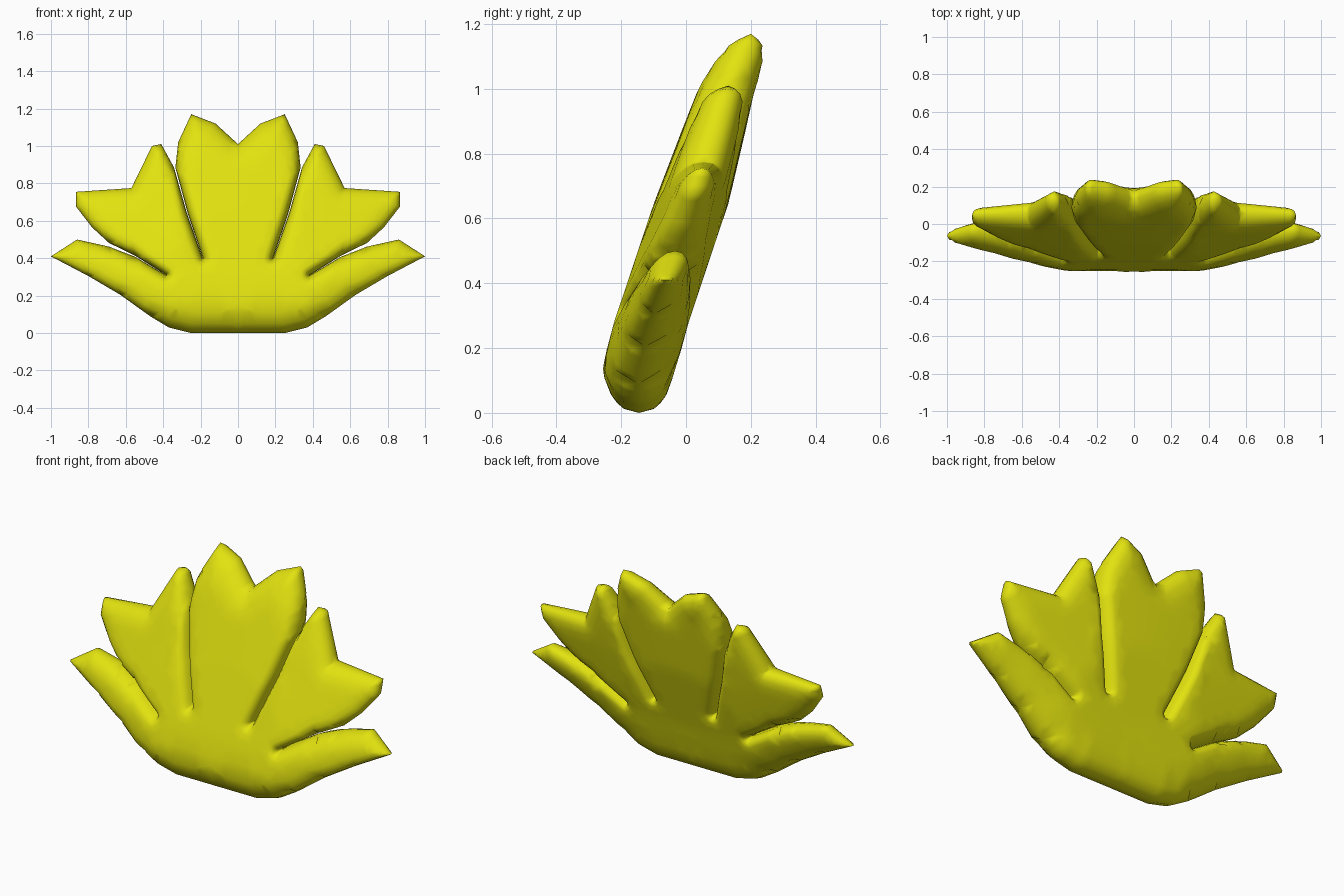
import bpy, bmesh, math
from mathutils import Vector, Matrix
from mathutils.geometry import delaunay_2d_cdt

if "Cube" in bpy.data.objects:
    bpy.data.objects.remove(bpy.data.objects["Cube"])

# Right half of the leaf cluster outline, bottom centre to top centre:
# x, z, and the width of the rounded rim along the stretch that follows
OUTLINE = [(0, 0, .2), (.25, 0, .2), (.37, .03, .18), (.47, .09, .14), (.63, .205, .11),
           (.8, .305, .09), (1, .41, .09), (.86, .5, .08), (.69, .462, .07),
           (.55, .408, .05), (.385, .31, .05),
           (.55, .413, .07), (.69, .482, .08), (.78, .565, .09), (.865, .675, .08),
           (.865, .755, .09), (.57, .775, .09), (.46, 1.0, .08), (.41, 1.01, .07),
           (.342, .885, .05), (.273, .64, .05), (.188, .4, .05),
           (.269, .64, .05), (.335, .885, .08), (.32, 1.02, .11), (.25, 1.17, .13),
           (.12, 1.12, .13), (0, 1.01, .13)]
# Backward lean of the middle surface, (z, y)
LEAN = [(0, -.145), (.13, -.147), (.28, -.107), (.65, .017), (.99, .122), (1.17, .2)]
POWER = 2.2           # roundness of the rim
SEGMENTS = [(Vector(a[:2]), Vector(b[:2]), a[2]) for a, b in zip(OUTLINE, OUTLINE[1:])]


def lean(z):
    for (z0, y0), (z1, y1) in zip(LEAN, LEAN[1:]):
        if z <= z1:
            return y0 + (y1 - y0) * (z - z0) / (z1 - z0)
    return LEAN[-1][1]


def rim_ratio(p):
    """Distance from the rim, as a share of the rim width there."""
    best = 9.0
    for a, b, w in SEGMENTS:
        t = min(1, max(0, (p - a).dot(b - a) / (b - a).length_squared))
        best = min(best, (p - a.lerp(b, t)).length / w)
    return best


def half_thickness(p, u):
    r = math.hypot(p.x, p.y - .25)
    slope = .075 if p.x < .338 and p.y > .5 else .11
    full = .115 - slope * max(0, r - .4)
    k = 1 - min(1, u)
    return full * (1 - k ** POWER) ** (1 / POWER)


# Rim points, each with its inward directions (a fan at the inner corners)
rim, inward = [], []
for s, (a, b, w) in enumerate(SEGMENTS):
    t = (b - a).normalized()
    n = Vector((-t.y, t.x))
    count = max(1, round((b - a).length / .03))
    for i in range(count):
        p = a.lerp(b, i / count)
        rim.append(p)
        if i or s == 0:
            inward.append((p, [n], w))
            continue
        a0, b0, w0 = SEGMENTS[s - 1]
        t0 = (b0 - a0).normalized()
        turn = math.atan2(t0.x * t.y - t0.y * t.x, t0.dot(t))
        n0 = Vector((-t0.y, t0.x))
        if turn < -.4:
            m = max(2, round(-turn / .4))
            dirs = [Matrix.Rotation(turn * k / m, 2) @ n0 for k in range(m + 1)]
        else:
            dirs = [(Matrix.Rotation(turn / 2, 2) @ n0) / max(.3, math.cos(turn / 2))]
        inward.append((p, dirs, min(w, w0)))
rim.append(Vector(OUTLINE[-1][:2]))
axis = [Vector((0, z)) for z in (1.0, .985)]
axis += [Vector((0, .96 - .045 * i)) for i in range(21)] + [Vector((0, .03)), Vector((0, .012))]
border = rim + axis

# Rings parallel to the rim, and a coarse grid inside
inner = []


def add_inner(p, gap):
    if p.x > .012 and all((p - q).length > gap for q in inner):
        inner.append(p)


for share in (.07, .25, .55, 1.0):
    for p, dirs, w in inward:
        for d in dirs:
            q = p + d * share * w
            if rim_ratio(q) > .88 * share:
                add_inner(q, min(.012, share * w * .3))
for i in range(1, 23):
    for j in range(1, 26):
        q = Vector((i * .045, j * .045))
        if rim_ratio(q) > .6:
            add_inner(q, .028)
verts, _, faces, *_ = delaunay_2d_cdt(border + inner, [], [list(range(len(border)))], 1, 1e-5)

# Raise the layout to a front and a back skin which share the rim
bm = bmesh.new()
front, back = {}, {}
for i in sorted({i for f in faces for i in f}):
    p = verts[i]
    u = rim_ratio(p)
    x = 0 if p.x < 1e-4 else p.x
    if u < 2e-3:
        front[i] = back[i] = bm.verts.new((x, lean(p.y), p.y))
    else:
        h = half_thickness(p, u)
        front[i] = bm.verts.new((x, lean(p.y) - h, p.y))
        back[i] = bm.verts.new((x, lean(p.y) + h, p.y))
for f in faces:
    for ring in ([front[i] for i in f], [back[i] for i in reversed(f)]):
        if bm.faces.get(ring) is None:
            bm.faces.new(ring)

mesh = bpy.data.meshes.new("leaf_cluster")
bm.to_mesh(mesh)
bm.free()
leaf = bpy.data.objects.new("leaf_cluster", mesh)
bpy.context.collection.objects.link(leaf)

# Left half
mirror = leaf.modifiers.new("mirror", 'MIRROR')
mirror.use_clip = True

yellow = bpy.data.materials.new("leaf yellow")
yellow.diffuse_color = (.76, .76, .005, 1)
yellow.use_nodes = True
yellow.node_tree.nodes["Principled BSDF"].inputs["Base Color"].default_value = yellow.diffuse_color
mesh.materials.append(yellow)

bpy.context.view_layer.objects.active = leaf
leaf.select_set(True)
bpy.ops.object.modifier_apply(modifier="mirror")
bpy.ops.object.shade_smooth_by_angle(angle=math.radians(110))
